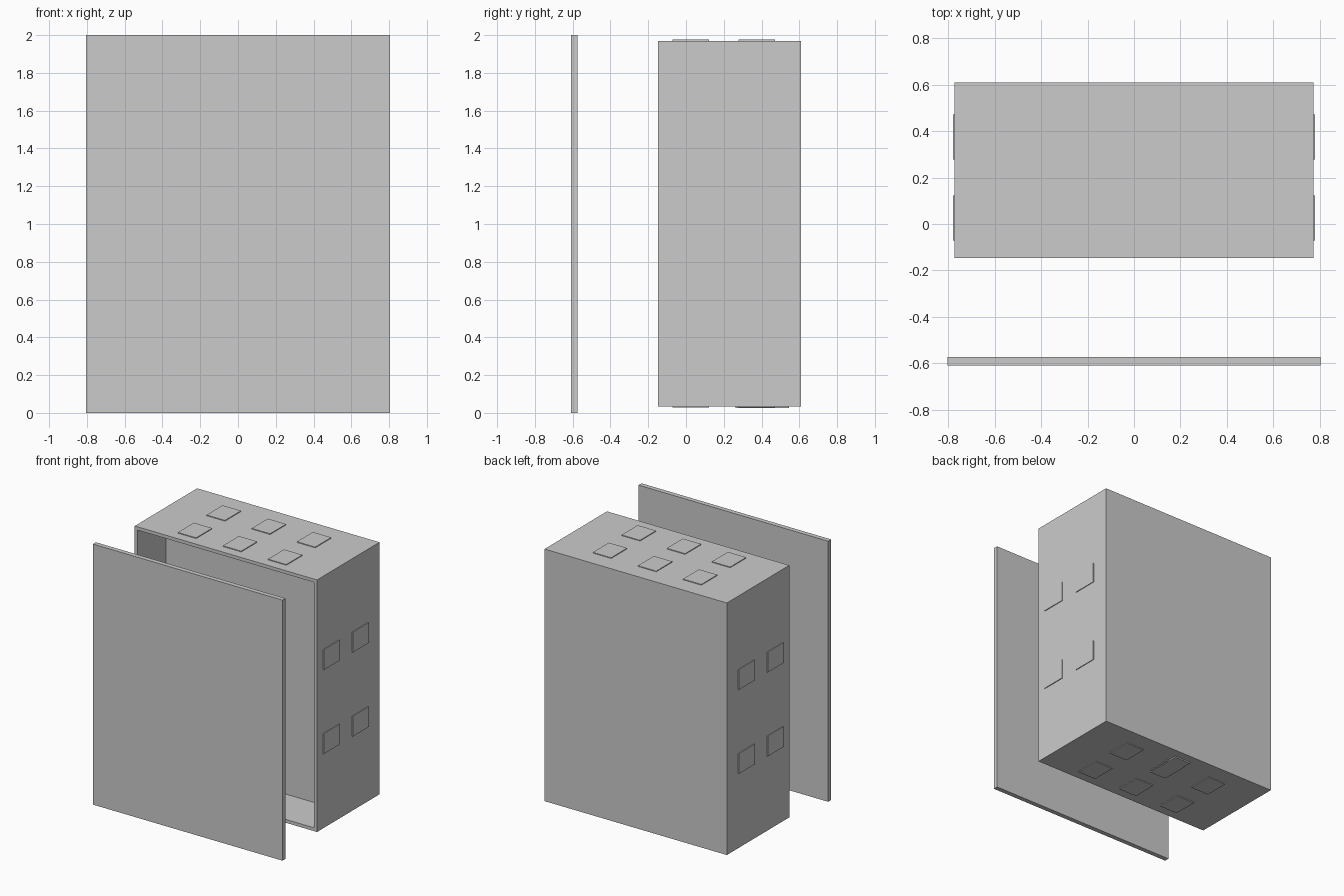
import bpy
import bmesh
from mathutils import Vector

if "Cube" in bpy.data.objects:
    bpy.data.objects.remove(bpy.data.objects["Cube"])


def box(name, lo, hi, open_front=None):
    """Box from corner to corner; open_front=(wall, depth) sinks a pocket into -y."""
    bm = bmesh.new()
    bmesh.ops.create_cube(bm, size=1)
    lo, hi = Vector(lo), Vector(hi)
    for v in bm.verts:
        v.co = Vector([(lo[i] + hi[i]) / 2 + v.co[i] * (hi[i] - lo[i]) for i in range(3)])
    if open_front:
        wall, depth = open_front
        bm.normal_update()
        front = next(f for f in bm.faces if f.normal.y < -0.9)
        bmesh.ops.inset_region(bm, faces=[front], thickness=wall)
        floor = bmesh.ops.extrude_discrete_faces(bm, faces=[front])["faces"][0]
        bmesh.ops.translate(bm, verts=floor.verts, vec=(0, depth, 0))
    bmesh.ops.recalc_face_normals(bm, faces=bm.faces)
    mesh = bpy.data.meshes.new(name)
    bm.to_mesh(mesh)
    bm.free()
    obj = bpy.data.objects.new(name, mesh)
    bpy.context.collection.objects.link(obj)
    return obj


HALF_X, Y0, Y1, Z0, Z1 = 0.774, -0.147, 0.61, 0.035, 1.97
SHORT, LONG, RAISE = 0.078, 0.097, 0.006   # half sizes and height of the pads
ROWS_Y = (0.025, 0.375)

# Front cover, standing clear of the enclosure
box("front_cover", (-0.805, -0.61, 0), (0.805, -0.574, 2))

# Enclosure with open front pocket
box("enclosure", (-HALF_X, Y0, Z0), (HALF_X, Y1, Z1), open_front=(0.036, 0.342))

# Raised knockout pads on top, bottom and both sides
for y in ROWS_Y:
    for x in (-0.383, 0, 0.383):
        for name, z in (("top_knockout", Z1), ("bottom_knockout", Z0)):
            box(name, (x - SHORT, y - LONG, z - RAISE), (x + SHORT, y + LONG, z + RAISE))
    for z in (0.685, 1.33):
        for side in (-1, 1):
            x = side * HALF_X
            box("side_knockout", (x - RAISE, y - LONG, z - SHORT),
                (x + RAISE, y + LONG, z + SHORT))

# Larger entry plate over the rear middle bottom knockout
box("bottom_entry_plate", (-0.068, 0.262, Z0 - 0.01), (0.068, 0.545, Z0 + 0.005))
